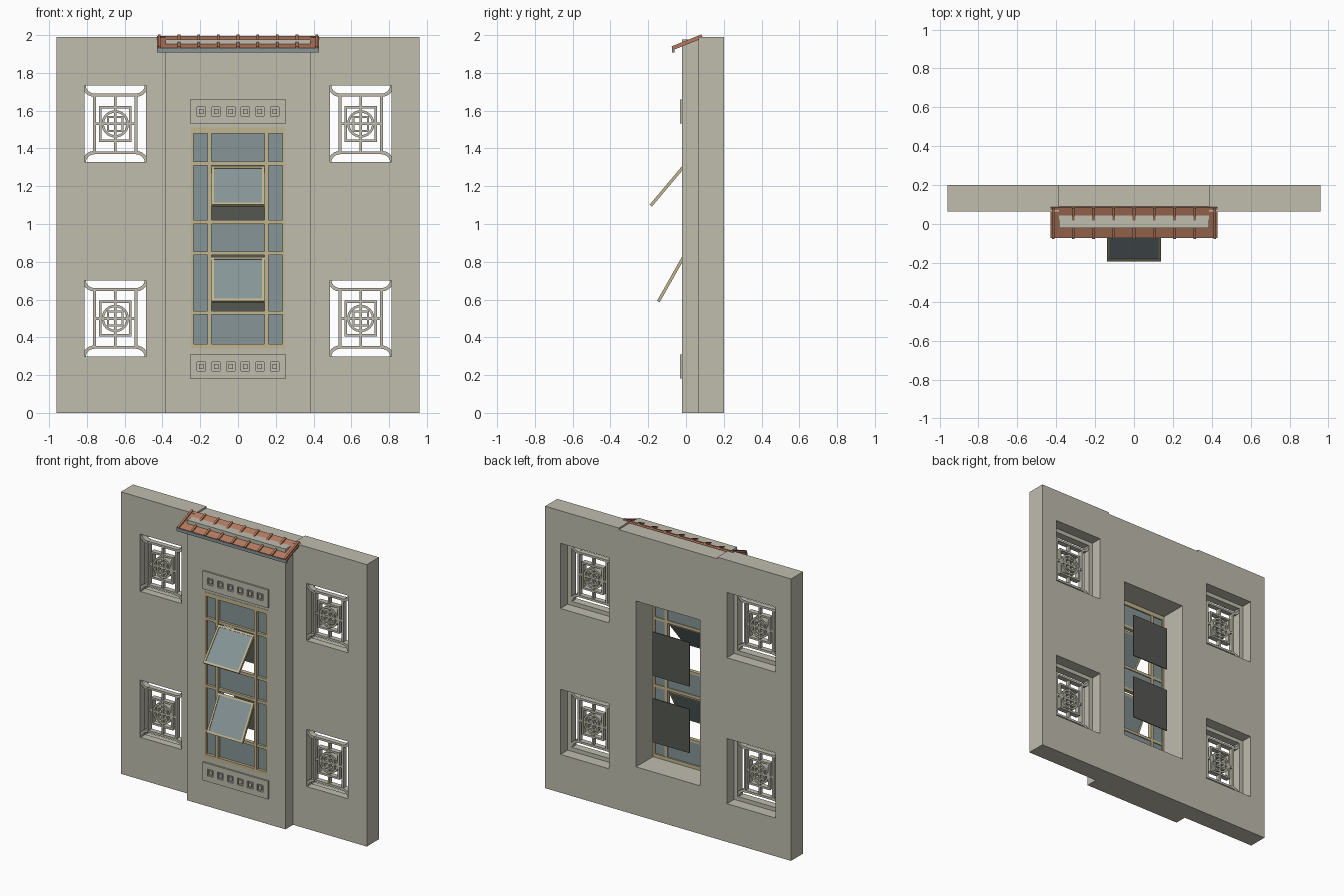
import bpy, bmesh, math
from mathutils import Matrix, Vector

if "Cube" in bpy.data.objects:
    bpy.data.objects.remove(bpy.data.objects["Cube"])


def material(name, rgb):
    m = bpy.data.materials.new(name)
    m.use_nodes = True
    col = [(c / 255) ** 2.2 for c in rgb] + [1]
    m.diffuse_color = col
    m.node_tree.nodes["Principled BSDF"].inputs["Base Color"].default_value = col
    return m


STONE = material("warm_grey_stone", (190, 187, 172))
TAN = material("tan_frame", (192, 180, 142))
GLASS = material("blue_grey_glass", (134, 148, 150))
TILE = material("terracotta", (178, 120, 94))
DARK = material("dark_panel", (86, 88, 83))


def finish(name, bm, mat, matrix=None):
    bmesh.ops.recalc_face_normals(bm, faces=bm.faces)
    me = bpy.data.meshes.new(name)
    bm.to_mesh(me)
    bm.free()
    me.materials.append(mat)
    ob = bpy.data.objects.new(name, me)
    bpy.context.collection.objects.link(ob)
    if matrix:
        ob.matrix_world = matrix
    return ob


def thicken(bm, faces, depth):
    res = bmesh.ops.extrude_face_region(bm, geom=faces)
    verts = [v for v in res["geom"] if isinstance(v, bmesh.types.BMVert)]
    bmesh.ops.translate(bm, verts=verts, vec=(0, depth, 0))
    # the starting faces stay as the front side


def panel(bm, xs, zs, y0, y1, holes=()):
    """Slab cut into a grid, with the cells listed in holes left open."""
    v = [[bm.verts.new((x, y0, z)) for z in zs] for x in xs]
    faces = []
    for i in range(len(xs) - 1):
        for j in range(len(zs) - 1):
            if (i, j) not in holes:
                faces.append(bm.faces.new((v[i][j], v[i + 1][j], v[i + 1][j + 1], v[i][j + 1])))
    bmesh.ops.delete(bm, geom=[p for row in v for p in row if not p.link_faces], context="VERTS")
    keep = [(f, [q.co.copy() for q in f.verts]) for f in faces]
    thicken(bm, faces, y1 - y0)
    for f, cos in keep:
        if not f.is_valid:
            bm.faces.new([bm.verts.new(c) for c in cos])


def box(bm, x0, x1, y0, y1, z0, z1):
    panel(bm, (x0, x1), (z0, z1), y0, y1)


def ring(bm, hx, hz, w, y0, y1):
    """Rectangular frame about the origin."""
    panel(bm, (-hx, w - hx, hx - w, hx), (-hz, w - hz, hz - w, hz), y0, y1, {(1, 1)})


def strip(bm, pts, w, y0, y1, closed=False):
    """Flat bar following points in the xz plane."""
    n = len(pts)
    pairs = []
    for i in range(n):
        a = pts[(i - 1) % n] if closed or i else pts[0]
        b = pts[(i + 1) % n] if closed or i < n - 1 else pts[-1]
        t = (Vector(b) - Vector(a)).normalized() * w / 2
        p = pts[i]
        pairs.append([bm.verts.new((p[0] - s * t.y, y0, p[1] + s * t.x)) for s in (1, -1)])
    faces = []
    for i in range(n if closed else n - 1):
        a, b = pairs[i], pairs[(i + 1) % n]
        faces.append(bm.faces.new((a[0], b[0], b[1], a[1])))
    thicken(bm, faces, y1 - y0)


def simple_box(name, mat, *dims):
    bm = bmesh.new()
    box(bm, *dims)
    return finish(name, bm, mat)


# Wall wings with two square openings each
GX, GZ = 0.65, (0.5, 1.53)
HX, HZ = 0.19, 0.23
for side, s in (("left", 1), ("right", -1)):
    bm = bmesh.new()
    xs = sorted(s * x for x in (0.385, GX - HX, GX + HX, 0.96))
    zs = (0, GZ[0] - HZ, GZ[0] + HZ, GZ[1] - HZ, GZ[1] + HZ, 1.99)
    panel(bm, xs, zs, 0.065, 0.2, {(1, 1), (1, 3)})
    finish(side + "_wall", bm, STONE)

# Projecting centre bay with tall window opening
bm = bmesh.new()
panel(bm, (-0.385, -0.25, 0.25, 0.385), (0, 0.34, 1.51, 1.978), -0.02, 0.2, {(1, 1)})
finish("centre_bay", bm, STONE)

# Pierced lattice grilles
bm = bmesh.new()
ring(bm, HX, HZ, 0.028, 0.065, 0.12)
IX, IZ = 0.118, 0.16
for hx, hz, w in ((IX, IZ, 0.015), (0.085, 0.095, 0.013), (0.043, 0.043, 0.011)):
    ring(bm, hx, hz, w, 0.08, 0.115)
circle = [(0.066 * math.cos(k * math.tau / 24), 0.066 * math.sin(k * math.tau / 24)) for k in range(24)]
strip(bm, circle, 0.013, 0.081, 0.114, True)
box(bm, -IX, IX, 0.082, 0.113, -0.007, 0.007)
box(bm, -0.007, 0.007, 0.083, 0.112, -IZ, IZ)
for sx in (1, -1):
    for sz in (1, -1):
        # curved corner braces
        arc = []
        for k in range(7):
            a = k / 6 * math.pi / 2
            arc.append((sx * (IX - 0.008 + 0.056 * math.sin(a)), sz * (IZ - 0.008 + 0.056 * (1 - math.cos(a)))))
        strip(bm, arc, 0.018, 0.075, 0.115)
grille = finish("lattice_upper_left", bm, STONE)
grille.location = (GX, 0, GZ[1])
for name, x, z in (("lattice_upper_right", -GX, GZ[1]), ("lattice_lower_left", GX, GZ[0]),
                   ("lattice_lower_right", -GX, GZ[0])):
    ob = bpy.data.objects.new(name, grille.data)
    ob.location = (x, 0, z)
    bpy.context.collection.objects.link(ob)

# Window frame, mullions and transoms
bm = bmesh.new()
panel(bm, (-0.25, -0.235, 0.235, 0.25), (0.34, 0.365, 1.48, 1.51), -0.022, 0.012, {(1, 1)})
for x in (-0.15, 0.15):
    box(bm, x - 0.011, x + 0.011, -0.022, 0.01, 0.365, 1.48)
TRANSOMS = (0.53, 0.845, 1.01, 1.32)
for z in TRANSOMS:
    box(bm, -0.235, 0.235, -0.019, 0.009, z - 0.01, z + 0.01)
finish("window_frame", bm, TAN)

# Fixed glass, open behind the two casements
bm = bmesh.new()
panel(bm, (-0.235, -0.15, 0.15, 0.235), (0.365,) + TRANSOMS + (1.48,), -0.002, 0.003, {(1, 1), (1, 3)})
finish("fixed_glass", bm, GLASS)

# Tilted casements and dark inner panels
for name, hinge, angle, z0, z1 in (("upper", 1.30, 40, 1.0, 1.31), ("lower", 0.82, 29.5, 0.53, 0.84)):
    m = Matrix.Translation((0, -0.016, hinge)) @ Matrix.Rotation(math.radians(-angle), 4, "X") \
        @ Matrix.Translation((0, 0, -0.131))
    bm = bmesh.new()
    ring(bm, 0.14, 0.134, 0.014, -0.008, 0.008)
    finish(name + "_casement_frame", bm, TAN, m)
    bm = bmesh.new()
    box(bm, -0.127, 0.127, -0.004, 0.0075, -0.121, 0.121)
    finish(name + "_casement_glass", bm, GLASS, m)
    simple_box(name + "_inner_panel", DARK, -0.144, 0.144, 0.162, 0.168, z0, z1)

# Ornamental plaques with sunken squares
for name, zc in (("upper_plaque", 1.595), ("lower_plaque", 0.245)):
    bm = bmesh.new()
    centres = [(k - 2.5) * 0.0775 for k in range(6)]
    xs = [-0.255] + [c + d for c in centres for d in (-0.022, 0.022)] + [0.255]
    zs = (zc - 0.064, zc - 0.024, zc + 0.024, zc + 0.064)
    panel(bm, xs, zs, -0.032, -0.02, {(2 * k + 1, 1) for k in range(6)})
    for c in centres:
        box(bm, c - 0.012, c + 0.012, -0.03, -0.02, zc - 0.013, zc + 0.013)
    finish(name, bm, STONE)

# Sloping tiled canopy: slab, ribs and fascia
SLOPE = math.atan2(0.062, 0.155)
LENGTH = math.hypot(0.062, 0.155)
tilt = Matrix.Translation((0, -0.07, 1.933)) @ Matrix.Rotation(SLOPE, 4, "X")
bm = bmesh.new()
box(bm, -0.43, 0.43, 0, LENGTH, -0.012, 0)
finish("canopy_tiles", bm, TILE, tilt)
bm = bmesh.new()
for k in range(9):
    x = (k - 4) * 0.104
    box(bm, x - 0.007, x + 0.007, -0.004, LENGTH, -0.006, 0.009)
finish("canopy_ribs", bm, TILE, tilt)
simple_box("canopy_fascia", GLASS, -0.43, 0.43, -0.073, -0.06, 1.908, 1.93)
